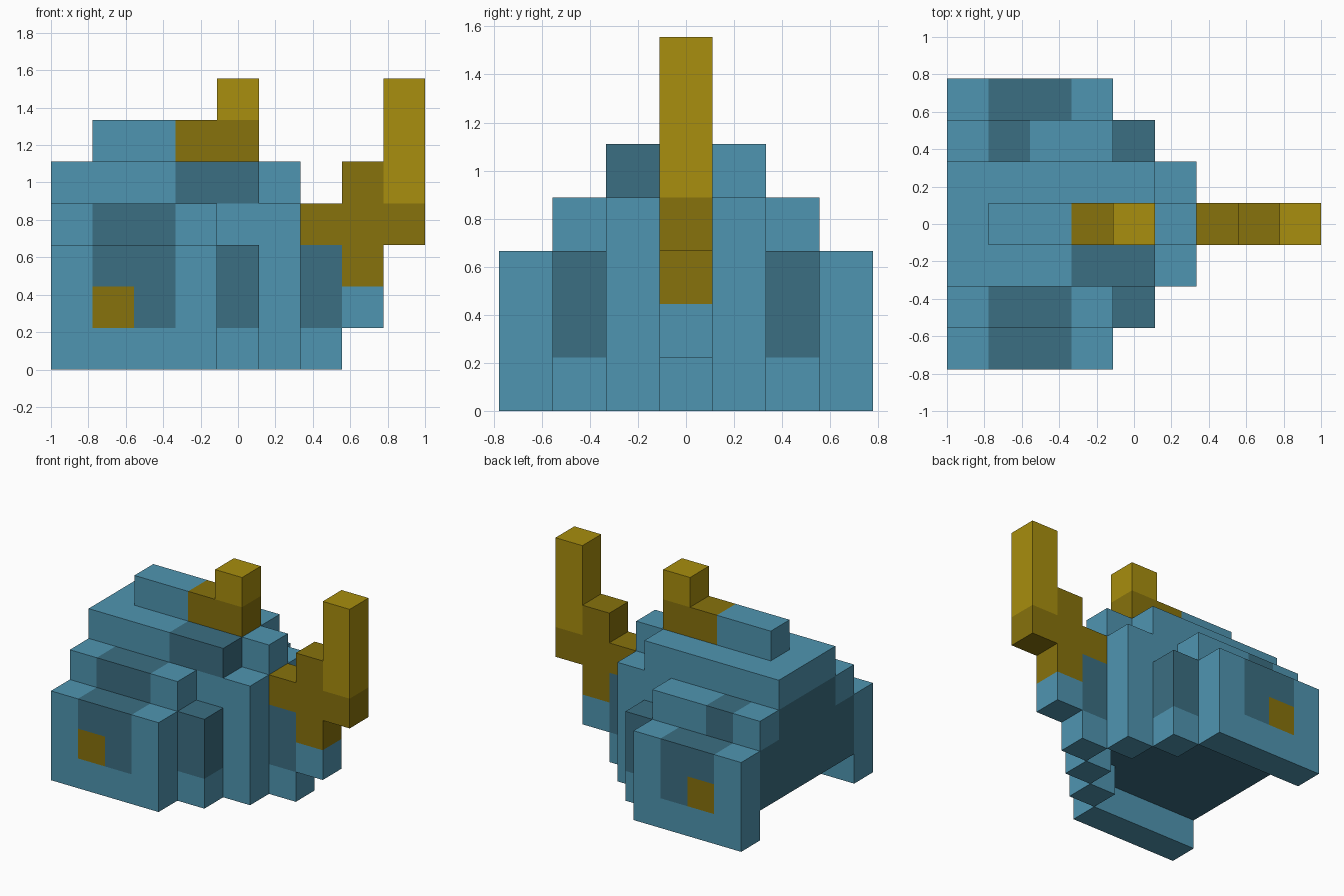
import bpy, bmesh
from mathutils import Vector

if "Cube" in bpy.data.objects:
    bpy.data.objects.remove(bpy.data.objects["Cube"], do_unlink=True)

U = 2 / 9                               # edge of one block
ORIGIN = Vector((-1, -3.5 * U, 0))


def srgb(r, g, b):
    return tuple(((c / 255 + 0.055) / 1.055) ** 2.4 for c in (r, g, b)) + (1,)


def material(name, color):
    m = bpy.data.materials.new(name)
    m.use_nodes = True
    m.diffuse_color = color
    bsdf = next(n for n in m.node_tree.nodes if n.type == 'BSDF_PRINCIPLED')
    bsdf.inputs["Base Color"].default_value = color
    bsdf.inputs["Roughness"].default_value = 0.9
    return m


MATS = [material("steel_blue", srgb(79, 149, 177)),
        material("dark_blue", srgb(59, 110, 130)),
        material("light_gold", srgb(168, 142, 14)),
        material("dark_gold", srgb(135, 114, 12))]
BLUE, DARK, GOLD, BRONZE = range(4)

blocks = {}                             # block cell -> (part, colour)


def fill(part, color, x, y, z):
    """Fill inclusive cell ranges; later fills repaint earlier ones."""
    for i in range(x[0], x[1] + 1):
        for j in range(y[0], y[1] + 1):
            for k in range(z[0], z[1] + 1):
                blocks[i, j, k] = (part, color)


# Head shell: stepped layers, widest at the middle
fill("head_shell", BLUE, (0, 4), (1, 5), (1, 2))
fill("head_shell", BLUE, (0, 3), (1, 5), (3, 3))
fill("head_shell", BLUE, (0, 5), (2, 4), (1, 3))
fill("head_shell", BLUE, (0, 4), (2, 4), (4, 4))
fill("head_shell", BLUE, (5, 5), (3, 3), (4, 4))
fill("head_shell", DARK, (3, 4), (2, 2), (4, 4))
fill("head_shell", DARK, (1, 2), (1, 1), (3, 3))
fill("head_shell", DARK, (1, 1), (5, 5), (3, 3))

# Mirrored cheeks with eye patches, and the lower rim
for side in (-1, 1):
    cheek = "right_cheek" if side < 0 else "left_cheek"
    row = lambda d: (3 + side * d,) * 2
    fill(cheek, BLUE, (0, 3), row(3), (0, 2))
    fill(cheek, DARK, (1, 2), row(3), (1, 2))
    fill(cheek, BRONZE, (1, 1), row(3), (1, 1))
    fill("lower_rim", BLUE, (4, 4), row(2), (0, 0))
    fill("head_shell", DARK, (4, 4), row(2), (1, 2))
    fill("lower_rim", BLUE, (5, 5), row(1), (0, 0))

# Snout, nose horn and crest on the centre line
MID = (3, 3)
fill("snout", BLUE, (6, 6), MID, (0, 0))
fill("snout", DARK, (6, 6), MID, (1, 2))
fill("snout", BLUE, (7, 7), MID, (1, 1))
fill("nose_horn", BRONZE, (6, 6), MID, (3, 3))
fill("nose_horn", BRONZE, (7, 7), MID, (2, 4))
fill("nose_horn", BRONZE, (8, 8), MID, (3, 3))
fill("nose_horn", GOLD, (8, 8), MID, (4, 6))
fill("crest", BLUE, (1, 2), MID, (5, 5))
fill("crest_horn", BRONZE, (3, 4), MID, (5, 5))
fill("crest_horn", GOLD, (4, 4), MID, (6, 6))


def face_color(cell, normal, part, color):
    """The neck opening is dark on the back end and underneath."""
    i, j, k = cell
    if part == "head_shell":
        if normal[2] < 0 and k == 1:
            return DARK
        if normal[0] < 0 and i == 0 and k < (4 if 2 <= j <= 4 else 3):
            return DARK
    return color


def build(part):
    bm = bmesh.new()
    for cell, (owner, color) in blocks.items():
        if owner != part:
            continue
        for axis in range(3):
            for s in (-1, 1):
                n = [0, 0, 0]
                n[axis] = s
                if tuple(c + d for c, d in zip(cell, n)) in blocks:
                    continue            # hidden between two blocks
                a, b = (axis + 1) % 3, (axis + 2) % 3
                ring = []
                for p, q in ((0, 0), (1, 0), (1, 1), (0, 1)):
                    v = Vector(cell)
                    v[axis] += s > 0
                    v[a] += p
                    v[b] += q
                    ring.append(bm.verts.new(ORIGIN + v * U))
                face = bm.faces.new(ring if s > 0 else ring[::-1])
                face.material_index = face_color(cell, n, part, color)
    bmesh.ops.remove_doubles(bm, verts=bm.verts, dist=0.001)
    bmesh.ops.dissolve_limit(bm, angle_limit=0.01, verts=bm.verts,
                             edges=bm.edges, delimit={'MATERIAL'})
    mesh = bpy.data.meshes.new(part)
    bm.to_mesh(mesh)
    bm.free()
    for m in MATS:
        mesh.materials.append(m)
    bpy.context.collection.objects.link(bpy.data.objects.new(part, mesh))


for name in sorted({owner for owner, _ in blocks.values()}):
    build(name)
